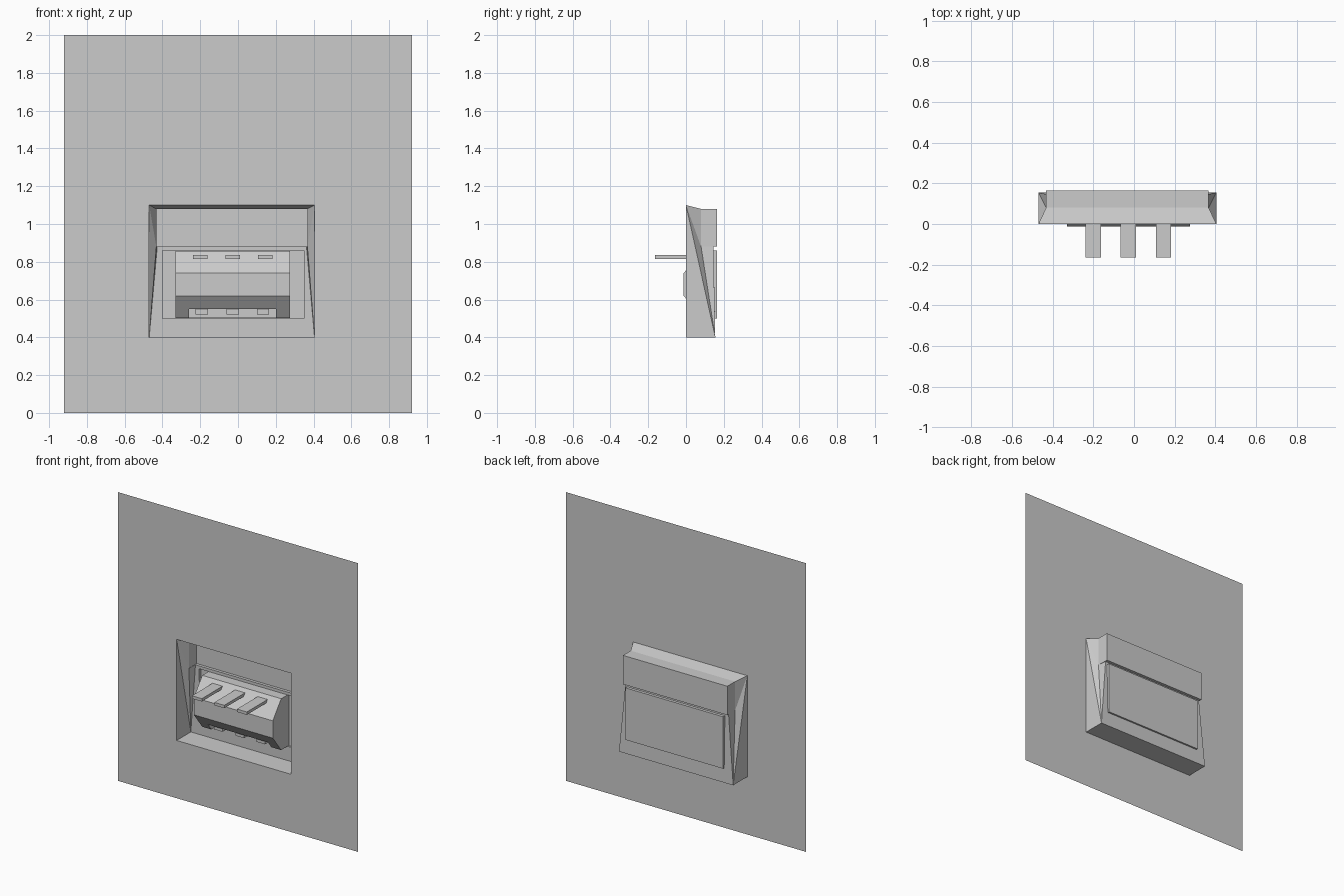
import bpy, bmesh

if "Cube" in bpy.data.objects:
    bpy.data.objects.remove(bpy.data.objects["Cube"])

CX = -0.0325   # centre line of the recess


def finish(name, bm):
    bmesh.ops.remove_doubles(bm, verts=bm.verts, dist=1e-5)
    bmesh.ops.recalc_face_normals(bm, faces=bm.faces)
    me = bpy.data.meshes.new(name)
    bm.to_mesh(me)
    bm.free()
    ob = bpy.data.objects.new(name, me)
    bpy.context.collection.objects.link(ob)
    return ob


def rect(x0, x1, z0, z1, y0, y1):
    """Corner loop on an upright face; y0 at the bottom, y1 at the top."""
    return [(x0, y0, z0), (x1, y0, z0), (x1, y1, z1), (x0, y1, z1)]


def add_face(bm, pts):
    return bm.faces.new([bm.verts.new(p) for p in pts])


def bridge(bm, a, b):
    for i in range(len(a)):
        j = (i + 1) % len(a)
        add_face(bm, [a[i], a[j], b[j], b[i]])


def prism(name, profile, x0, x1):
    """Extrude a (y, z) profile along x."""
    bm = bmesh.new()
    a = [(x0, y, z) for y, z in profile]
    b = [(x1, y, z) for y, z in profile]
    bridge(bm, a, b)
    add_face(bm, a)
    add_face(bm, b)
    return finish(name, bm)


def box(name, x0, x1, y0, y1, z0, z1):
    return prism(name, [(y0, z0), (y1, z0), (y1, z1), (y0, z1)], x0, x1)


# Thin wall panel with a rectangular opening
bm = bmesh.new()
bridge(bm, rect(-0.92, 0.92, 0, 2, 0, 0), rect(CX - 0.4375, CX + 0.4375, 0.4, 1.1, 0, 0))
finish("wall_panel", bm)

# Recess shell: (half width, y, z) from the top rim round to the bottom rim
path = [(0.4375, 0, 1.10), (0.40, 0.08, 1.08), (0.40, 0.165, 1.08), (0.40, 0.165, 0.88),
        (0.395, 0.145, 0.88), (0.4375, 0.155, 0.40), (0.4375, 0, 0.40), (0.40, 0.08, 0.88)]
sides = [[(CX + s * w, y, z) for w, y, z in path] for s in (-1, 1)]
L, R = sides
bm = bmesh.new()
for i in (0, 1, 2, 3, 5):
    add_face(bm, [L[i], R[i], R[i + 1], L[i + 1]])
for S in sides:
    for ids in ((1, 2, 3, 7), (7, 3, 4), (7, 4, 5), (0, 1, 7), (0, 7, 5), (0, 5, 6)):
        add_face(bm, [S[i] for i in ids])
# Back wall with a shallow rectangular pan
hole = rect(-0.40, 0.35, 0.50, 0.86, 0.153, 0.1454)
pan = rect(-0.40, 0.35, 0.50, 0.86, 0.165, 0.165)
bridge(bm, [L[5], R[5], R[4], L[4]], hole)
bridge(bm, hole, pan)
add_face(bm, pan)
finish("recess_shell", bm)

# Faceted block with a notch along its lower edge
block = prism("faceted_block", [(0.163, 0.502), (0.08, 0.502), (-0.012, 0.62),
                                (-0.012, 0.74), (0.08, 0.858), (0.163, 0.858)], -0.33, 0.275)
cutter = box("notch_cutter", -0.26, 0.20, -0.1, 0.15, 0.45, 0.55)
cutter.hide_render = True
cutter.hide_viewport = True
mod = block.modifiers.new("notch", 'BOOLEAN')
mod.operation = 'DIFFERENCE'
mod.object = cutter
mod.solver = 'EXACT'

# Three flat levers and the small tabs below them
for i, x in enumerate((-0.2, -0.0275, 0.145)):
    box(f"lever_{i + 1}", x - 0.038, x + 0.038, -0.165, 0.10, 0.815, 0.835)
for i, x in enumerate((-0.1925, -0.0275, 0.1325)):
    box(f"lower_tab_{i + 1}", x - 0.0325, x + 0.0325, 0.06, 0.15, 0.52, 0.552)
